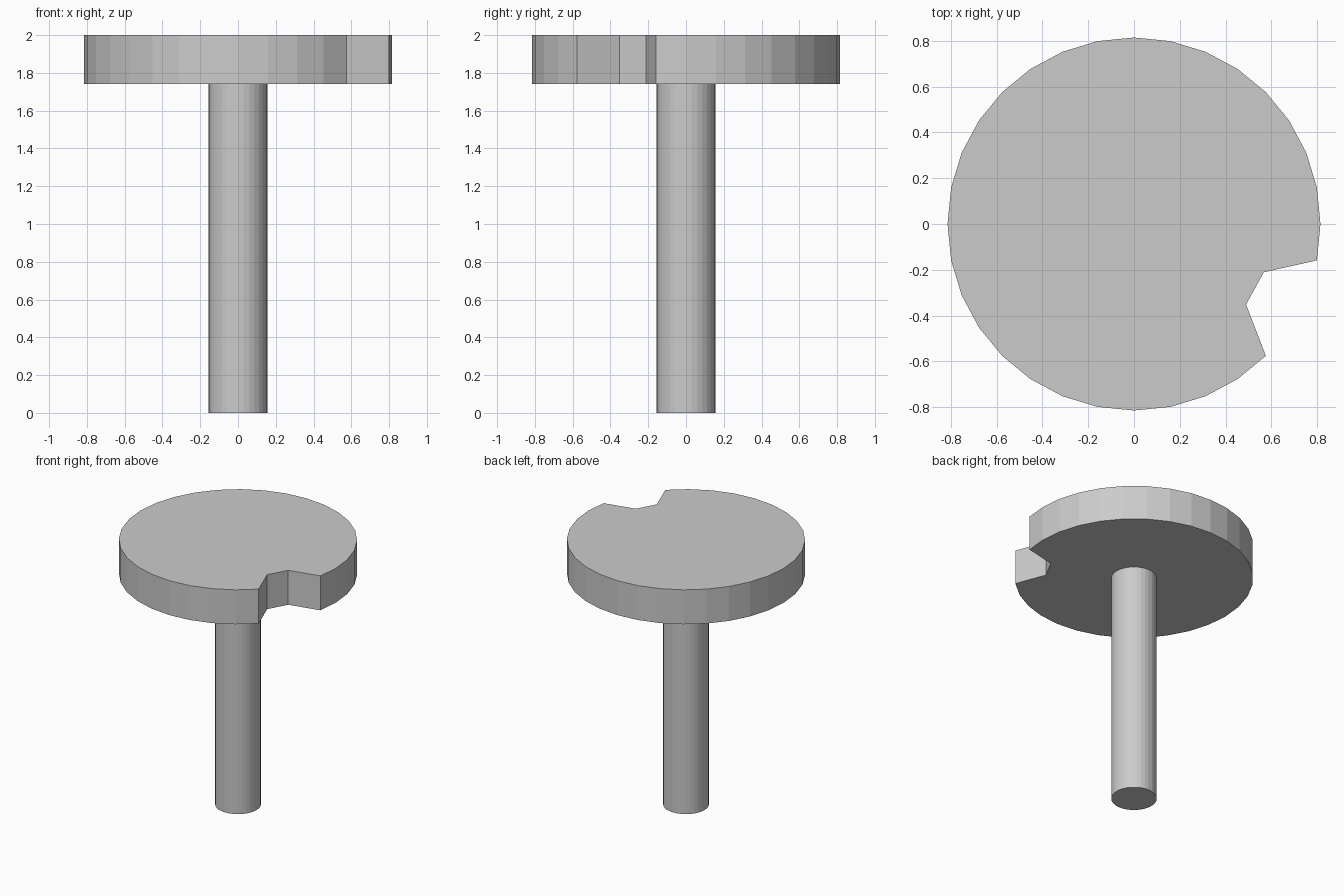
import bpy, bmesh, math

if "Cube" in bpy.data.objects:
    bpy.data.objects.remove(bpy.data.objects["Cube"])

SIDES = 32


def ring(radius, skip=()):
    step = 2 * math.pi / SIDES
    return [(radius * math.cos(i * step), radius * math.sin(i * step))
            for i in range(SIDES) if i not in skip]


def extrude_outline(name, outline, z0, z1):
    bm = bmesh.new()
    face = bm.faces.new([bm.verts.new((x, y, z0)) for x, y in outline])
    top = bmesh.ops.extrude_face_region(bm, geom=[face], use_keep_orig=True)
    moved = [g for g in top["geom"] if isinstance(g, bmesh.types.BMVert)]
    bmesh.ops.translate(bm, vec=(0, 0, z1 - z0), verts=moved)
    bmesh.ops.recalc_face_normals(bm, faces=bm.faces)
    mesh = bpy.data.meshes.new(name)
    bm.to_mesh(mesh)
    bm.free()
    obj = bpy.data.objects.new(name, mesh)
    bpy.context.collection.objects.link(obj)
    return obj


# Round top: two rim points are pushed inward to form the bite
bite = [(0.49, -0.352), (0.567, -0.211)]
rim = ring(0.815, skip=(29, 30))
outline = rim[:29] + bite + rim[29:]
extrude_outline("table_top", outline, 1.74, 2.0)

# Central column
extrude_outline("column", ring(0.156), 0.0, 1.74)
